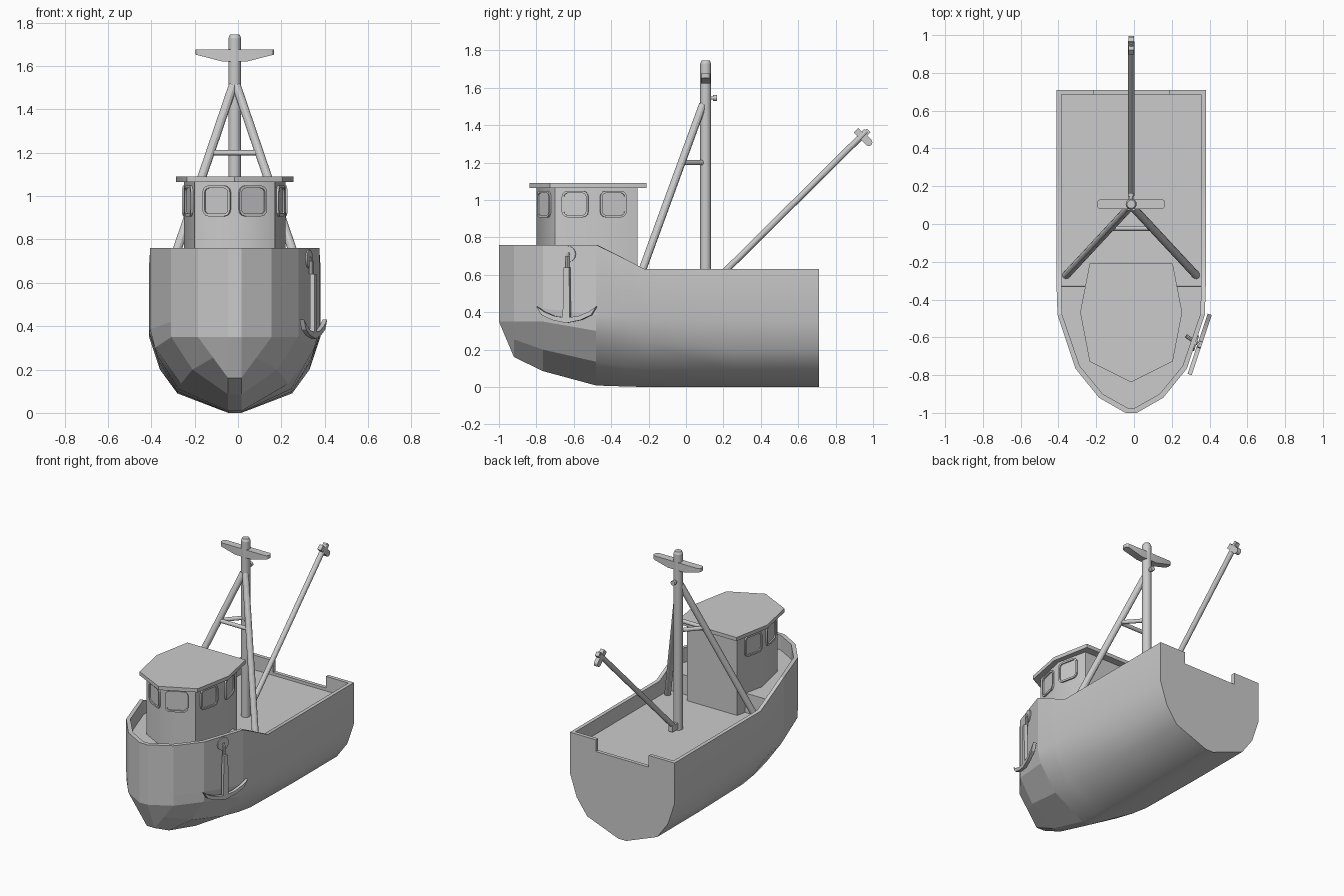
import bpy, bmesh, math
from mathutils import Vector, Matrix

if "Cube" in bpy.data.objects:
    bpy.data.objects.remove(bpy.data.objects["Cube"])

XC = -0.015  # boat centreline


def make(name, bm, angle=28):
    bmesh.ops.recalc_face_normals(bm, faces=bm.faces)
    me = bpy.data.meshes.new(name)
    bm.to_mesh(me)
    bm.free()
    ob = bpy.data.objects.new(name, me)
    bpy.context.collection.objects.link(ob)
    ob.location.x = XC
    if angle:
        bpy.ops.object.select_all(action='DESELECT')
        ob.select_set(True)
        bpy.context.view_layer.objects.active = ob
        bpy.ops.object.shade_smooth_by_angle(angle=math.radians(angle))
    return ob


def rod(name, a, b, r, r2=None, n=12):
    a, b = Vector(a), Vector(b)
    d = b - a
    bm = bmesh.new()
    m = Matrix.Translation((a + b) / 2) @ d.to_track_quat('Z', 'Y').to_matrix().to_4x4()
    bmesh.ops.create_cone(bm, cap_ends=True, segments=n, radius1=r,
                          radius2=r if r2 is None else r2, depth=d.length, matrix=m)
    return make(name, bm)


def box(name, x0, x1, y0, y1, z0, z1):
    bm = bmesh.new()
    m = Matrix.Translation(((x0 + x1) / 2, (y0 + y1) / 2, (z0 + z1) / 2)) \
        @ Matrix.Diagonal((x1 - x0, y1 - y0, z1 - z0, 1))
    bmesh.ops.create_cube(bm, size=1, matrix=m)
    return make(name, bm, 0)


def slab(name, pts, vec, angle=28, round_ends=0):
    # extrude a flat polygon along a vector, optionally rounding upright edges
    bm = bmesh.new()
    f = bm.faces.new([bm.verts.new(p) for p in pts])
    g = bmesh.ops.extrude_face_region(bm, geom=[f], use_keep_orig=True)
    bmesh.ops.translate(bm, vec=vec, verts=[v for v in g['geom'] if isinstance(v, bmesh.types.BMVert)])
    if round_ends:
        up = [e for e in bm.edges if abs((e.verts[0].co - e.verts[1].co).normalized().z) > .99]
        bmesh.ops.bevel(bm, geom=up, offset=round_ends, segments=3, profile=.5, affect='EDGES')
    return make(name, bm, angle)


def mirrored(half):
    return half + [(-x, y) for x, y in reversed(half) if x > 1e-6]


# hull: lofted stations (y, half width, inner y, inner half width, deck z, rail z, lower section)
low_bow = [(.03, .42), (.03, .35), (.03, .35), (.03, .35)]
low_1 = [(.17, .42), (.17, .35), (.1, .255), (.03, .16)]
low_2 = [(.295, .42), (.293, .35), (.195, .2), (.03, .085)]
low_3 = [(.39, .385), (.368, .3), (.248, .135), (.03, .008)]
low_4 = [(.395, .37), (.358, .265), (.26, .11), (.03, .003)]
low_5 = [(.395, .365), (.352, .242), (.264, .098), (.03, 0)]
low_6 = [(.395, .35), (.345, .2), (.265, .09), (.03, 0)]
stations = [
    (-1.0, .03, -.973, .02, .66, .76, low_bow),
    (-.92, .17, -.90, .15, .66, .76, low_1),
    (-.765, .295, -.752, .272, .66, .76, low_2),
    (-.48, .39, -.475, .367, .66, .76, low_3),
    (-.33, .395, -.33, .37, .66, .687, low_4),
    (-.325, .395, -.325, .37, .53, .684, low_4),
    (-.22, .395, -.22, .37, .53, .63, low_5),
    (.25, .395, .25, .37, .53, .63, low_6),
    (.71, .395, .71, .37, .53, .63, low_6)]
bm = bmesh.new()
rings = []
for y, w, iy, iw, dz, rz, low in stations:
    side = [(iw, iy, dz), (iw, iy, rz), (w, y, rz)] + [(x, y, z) for x, z in low]
    rings.append([bm.verts.new(p) for p in side] +
                 [bm.verts.new((-x, yy, z)) for x, yy, z in reversed(side)])
n = len(rings[0])
for a, b in zip(rings, rings[1:]):
    for i in range(n):
        j = (i + 1) % n
        bm.faces.new((a[i], a[j], b[j], b[i]))
for i in range(n // 2 - 1):
    r = rings[0]
    bm.faces.new((r[i], r[i + 1], r[n - 2 - i], r[n - 1 - i]))
bm.faces.new(rings[-1])
bmesh.ops.remove_doubles(bm, verts=bm.verts, dist=1e-4)
hull = make("hull", bm, 45)
for f in hull.data.polygons:  # the bow is faceted, the run aft is smooth
    if f.center.y < -.5:
        f.use_smooth = False

# transom bulwark with a central gap
box("transom_sill", -.371, .371, .685, .71, .52, .55)
for s, tag in ((1, "right"), (-1, "left")):
    xs = sorted((s * .2, s * .371))
    box("transom_corner_" + tag, xs[0], xs[1], .685, .71, .55, .63)

# wheelhouse and roof
cab = mirrored([(.19, -.26), (.235, -.465), (.185, -.70), (0, -.80)])
house = slab("wheelhouse", [(x, y, .52) for x, y in cab], (0, 0, .55), 62)
for e in house.data.edges:  # crisp front corners
    if all(house.data.vertices[v].co.y < -.6 and abs(house.data.vertices[v].co.x) > .1 for v in e.vertices):
        e.use_edge_sharp = True
roof = mirrored([(.22, -.21), (.27, -.468), (.22, -.728), (0, -.838)])
slab("wheelhouse_roof", [(x, y, 1.065) for x, y in roof], (0, 0, .025))


def window(name, c, u, nrm, w, h):
    # raised rounded-rectangle frame with a set-back pane
    bm = bmesh.new()
    loops = []
    for inset, out in ((0, -.004), (0, .01), (.012, .01), (.012, .002)):
        loop = []
        r = .032 - inset
        for k in range(16):
            q = k // 4
            t = math.radians(90 * q + 30 * (k % 4))
            sx, sz = ((1, 1), (-1, 1), (-1, -1), (1, -1))[q]
            px = sx * (w / 2 - .032) + r * math.cos(t)
            pz = sz * (h / 2 - .032) + r * math.sin(t)
            loop.append(bm.verts.new(c + u * px + nrm * out + Vector((0, 0, pz))))
        loops.append(loop)
    for a, b in zip(loops, loops[1:]):
        for i in range(16):
            j = (i + 1) % 16
            bm.faces.new((a[i], a[j], b[j], b[i]))
    bm.faces.new(loops[-1])
    make(name, bm)


walls = [("aft", (.19, -.26), (.235, -.465), .63), ("side", (.235, -.465), (.185, -.70), .54),
         ("front", (.185, -.70), (0, -.80), .56)]
for s, tag in ((1, "right"), (-1, "left")):
    for nm, p, q, t in walls:
        p3, q3 = Vector((s * p[0], p[1], .978)), Vector((s * q[0], q[1], .978))
        u = (q3 - p3).normalized()
        nrm = Vector((u.y, -u.x, 0))
        c = p3.lerp(q3, t)
        if nrm.dot(c - Vector((0, -.45, .978))) < 0:
            nrm.negate()
        window(f"window_{nm}_{tag}", c, u, nrm, .145, .142)

# mast, cap, crossbar and lamp peg
MY = .105
rod("mast", (0, MY, .52), (0, MY, 1.73), .029, n=16)
rod("mast_cap", (0, MY, 1.73), (0, MY, 1.745), .029, .022, n=16)
bar = [(-.18, 1.676), (.18, 1.676), (.18, 1.653), (.06, 1.622), (-.06, 1.622), (-.18, 1.653)]
slab("crossbar", [(x, MY - .025, z) for x, z in bar], (0, .05, 0), round_ends=.018)
rod("mast_peg", (0, MY, 1.545), (0, .15, 1.545), .009)
rod("mast_peg_end", (0, .145, 1.545), (0, .165, 1.545), .016)

# tripod legs with braces back to the mast
for s, tag in ((1, "right"), (-1, "left")):
    top, foot = Vector((s * .008, .09, 1.51)), Vector((s * .345, -.272, .52))
    rod("mast_leg_" + tag, foot, top, .021)
    k = top.lerp(foot, (1.51 - 1.2) / .99)
    rod("leg_brace_" + tag, k, (0, MY, 1.2), .013)
    if s == 1:
        rod("cross_brace", k, (-k.x, k.y, k.z), .013)

# cargo boom with foot bracket and pulley head
rod("boom", (0, .15, .56), (0, .965, 1.368), .017)
box("boom_bracket", -.016, .016, .12, .19, .54, .58)
d, e = Vector((0, .71, .70)).normalized(), Vector((0, .70, -.71)).normalized()
tip = Vector((0, .945, 1.34))


def head(name, a0, a1, b0, b1):
    slab(name, [tip + d * a + e * b + Vector((-.014, 0, 0))
                for a, b in ((a0, b0), (a1, b0), (a1, b1), (a0, b1))], (.028, 0, 0))


head("boom_head_upper", -.02, .015, -.048, 0)
head("boom_head_lower", -.02, .02, 0, .045)
head("boom_tip", 0, .045, -.014, .014)
pc = tip + e * .045
rod("boom_pulley", pc + Vector((-.014, 0, 0)), pc + Vector((.014, 0, 0)), .02)

# anchor hung on the right bow
U = Vector((.095, .285, 0)).normalized()
N = Vector((U.y, -U.x, 0))
A = Vector((.341, -.63, 0))


def ap(u, z, o=.012):
    return A + U * u + N * o + Vector((0, 0, z))


rod("hawse_plate", ap(0, .71, -.015), ap(0, .71, .006), .043, n=16)
rod("anchor_chain", ap(.02, .72, -.06), ap(0, .71, .01), .01, n=8)
rod("anchor_shackle", ap(0, .70), ap(0, .64), .01, n=8)
slab("anchor_shank", [ap(-.016, .64), ap(.016, .64), ap(.02, .36), ap(-.02, .36)], N * .022)
outer = [(-.168, .43), (-.14, .385), (-.08, .358), (0, .342), (.08, .358), (.14, .385), (.168, .43)]
inner = [(.125, .402), (.07, .38), (0, .37), (-.07, .38), (-.125, .402)]
slab("anchor_arms", [ap(u, z) for u, z in outer + inner], N * .022)
